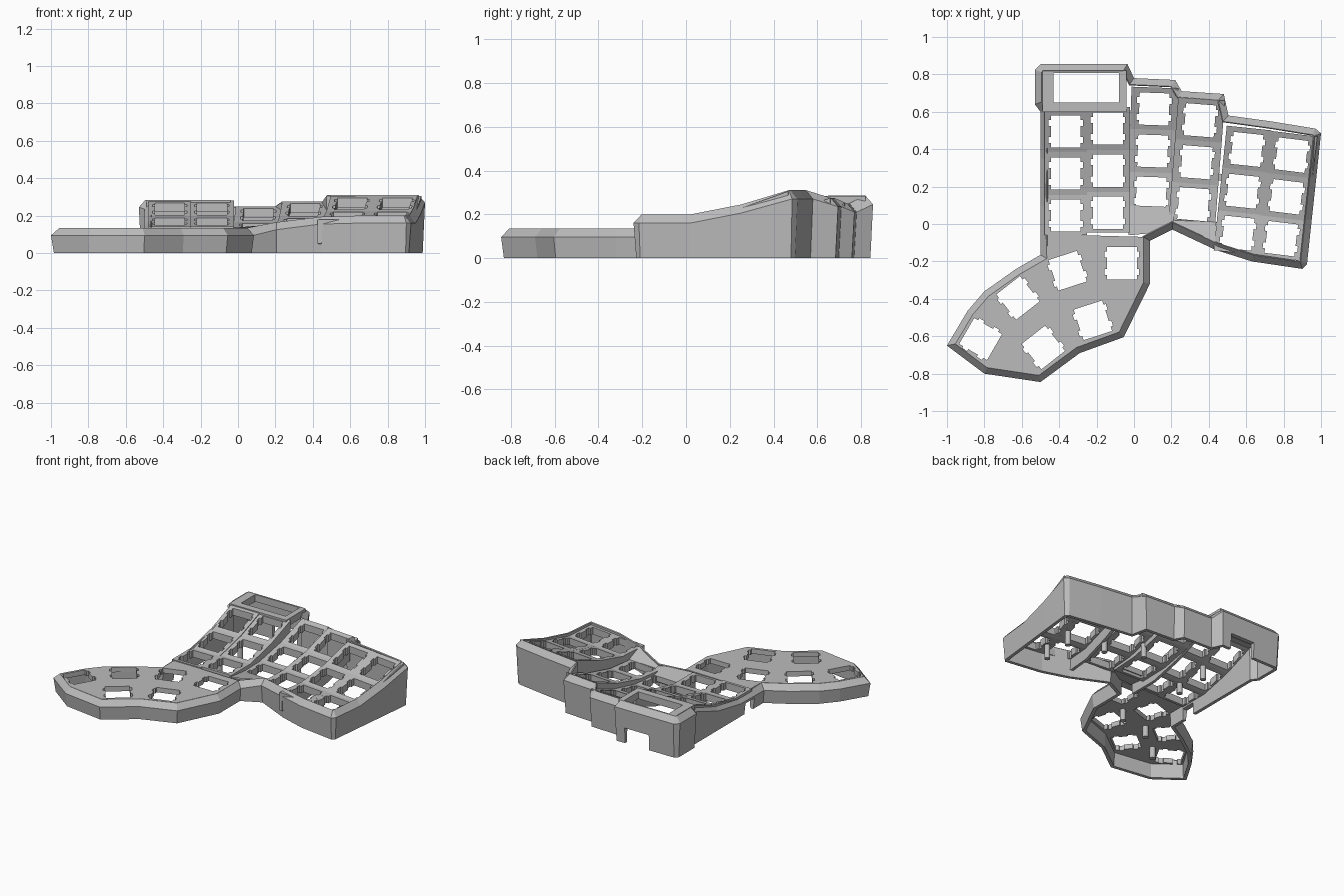
import bpy, bmesh
from math import radians
from mathutils import Matrix, Vector

cube = bpy.data.objects.get("Cube")
if cube:
    bpy.data.objects.remove(cube)

grey = bpy.data.materials.new("matte_grey")
grey.use_nodes = True
grey.diffuse_color = (0.5, 0.5, 0.5, 1)
grey.node_tree.nodes["Principled BSDF"].inputs["Base Color"].default_value = (0.5, 0.5, 0.5, 1)


def finish(name, bm):
    bmesh.ops.recalc_face_normals(bm, faces=bm.faces)
    mesh = bpy.data.meshes.new(name)
    bm.to_mesh(mesh)
    bm.free()
    mesh.materials.append(grey)
    obj = bpy.data.objects.new(name, mesh)
    bpy.context.collection.objects.link(obj)
    return obj


def prism(bm, points, shift):
    """Closed solid: a polygon swept along a vector."""
    low = [bm.verts.new(p) for p in points]
    high = [bm.verts.new(Vector(p) + Vector(shift)) for p in points]
    bm.faces.new(low)
    bm.faces.new(high[::-1])
    for i in range(len(low)):
        j = (i + 1) % len(low)
        bm.faces.new((low[i], low[j], high[j], high[i]))
    return low + high


def rect(x0, x1, y0, y1):
    return [(x0, y0), (x1, y0), (x1, y1), (x0, y1)]


def key_hole(x, y, angle):
    """Switch opening with two clip notches on each side."""
    side = [(.08, -.086), (.08, -.062), (.093, -.062), (.093, -.03), (.08, -.03)]
    right = side + [(a, -b) for a, b in reversed(side)]
    shape = right + [(-a, -b) for a, b in right]
    turn = Matrix.Translation((x, y, 0)) @ Matrix.Rotation(radians(angle), 4, 'Z')
    return [tuple((turn @ Vector((a, b, 0))).xy) for a, b in shape]


def cut(obj, shapes, z0=-0.1, z1=0.5):
    """Cut vertical openings and keep the plain result."""
    bm = bmesh.new()
    for shape in shapes:
        prism(bm, [(x, y, z0) for x, y in shape], (0, 0, z1 - z0))
    cutter = finish("cutter", bm)
    cutter.hide_render = True
    mod = obj.modifiers.new("openings", 'BOOLEAN')
    mod.operation = 'DIFFERENCE'
    mod.solver = 'EXACT'
    mod.object = cutter
    bpy.context.view_layer.update()
    graph = bpy.context.evaluated_depsgraph_get()
    mesh = bpy.data.meshes.new_from_object(obj.evaluated_get(graph))
    obj.modifiers.clear()
    obj.data = mesh
    bpy.data.objects.remove(cutter)


def plate(name, points, thickness, holes=()):
    bm = bmesh.new()
    prism(bm, points, (0, 0, -thickness))
    obj = finish(name, bm)
    if holes:
        cut(obj, holes)


def column(name, x, y, angle, heights, width=0.25, thick=0.05, offset=0, holes=True):
    """Curved key column: one flat facet for each key row."""
    rows = (-0.33, -0.115, 0.115, 0.34)
    top = [(offset - width / 2, v, z) for v, z in zip(rows, heights)]
    under = [(a, v, z - thick) for a, v, z in reversed(top)]
    turn = Matrix.Translation((x, y, 0)) @ Matrix.Rotation(radians(angle), 4, 'Z')
    bm = bmesh.new()
    prism(bm, top + under, (width, 0, 0))
    bm.transform(turn)
    obj = finish(name, bm)
    if holes:
        centres = [turn @ Vector((0, v, 0)) for v in (-0.225, 0, 0.225)]
        cut(obj, [key_hole(c.x, c.y, angle) for c in centres])


# Outer outline, clockwise, with the height of the wall's upper edge
main = [(-.5, -.165, .095), (-.5, .1, .1), (-.5, .35, .145), (-.5, .6, .235),
        (-.53, .64, .245), (-.53, .825, .245), (-.5, .855, .245), (-.035, .855, .245),
        (0, .78, .21), (.22, .77, .21), (.255, .71, .235), (.48, .695, .235),
        (.505, .58, .27), (.737, .548, .27), (.97, .51, .27), (1, .485, .27),
        (.975, .25, .205), (.95, .02, .16), (.925, -.215, .16), (.9, -.24, .16),
        (.63, -.2, .16), (.44, -.14, .155), (.205, -.03, .125)]
thumb = [(.085, -.09), (.085, -.32), (-.055, -.605), (-.29, -.69), (-.5, -.845),
         (-.8, -.8), (-1, -.65), (-.89, -.465), (-.8, -.36), (-.63, -.24)]
outline = [Vector(p) for p in main] + [Vector((x, y, .095)) for x, y in thumb]


def inset(distance):
    result = []
    count = len(outline)
    for i, p in enumerate(outline):
        a = (p - outline[i - 1]).xy.normalized()
        b = (outline[(i + 1) % count] - p).xy.normalized()
        n1, n2 = Vector((a.y, -a.x)), Vector((b.y, -b.x))
        result.append(p.xy + (n1 + n2) * distance / (1 + n1.dot(n2)))
    return result


# Perimeter wall with a chamfered rim
bm = bmesh.new()
loops = []
for distance, lift in ((.012, None), (0, 0), (.035, .04), (.04, .035), (.035, None)):
    loops.append([bm.verts.new((q.x, q.y, 0 if lift is None else p.z + lift))
                  for p, q in zip(outline, inset(distance))])
for k, loop in enumerate(loops):
    nxt = loops[(k + 1) % len(loops)]
    for i in range(len(loop)):
        j = (i + 1) % len(loop)
        bm.faces.new((loop[i], loop[j], nxt[j], nxt[i]))
wall = finish("perimeter_wall", bm)

# Cable openings in the back and the side
cut(wall, [rect(-.3, -.11, .75, .95)], -0.1, 0.11)
cut(wall, [rect(-.6, -.4, -.06, .04)], -0.1, 0.08)

# Key columns from the inner side to the outer side
inner = (.142, .142, .195, .28)
outer = (.18, .175, .225, .305)
column("inner_column", -.365, .27, 0, inner, width=.225)
column("index_column", -.14, .285, 0, inner, width=.235)
column("middle_column", .1, .39, -2, (.115, .12, .165, .25))
column("ring_column", .335, .33, -4.5, (.13, .14, .19, .275))
column("little_column", .58, .175, -6, outer, width=.24)
column("outer_column", .815, .145, -7, outer)

# Step walls where neighbouring columns differ in height
column("index_step", -.14, .285, 0, inner, .02, .12, .108, False)
column("little_step", .58, .175, -6, outer, .02, .13, -.11, False)

# Raised controller bay with its window
plate("controller_bay", [(x, y, .284) for x, y in rect(-.49, -.04, .6, .82)], .05,
      [rect(-.43, -.08, .65, .808)])

# Sloping fillers between the columns and the front rim
plate("neck_filler", [(-.03, .1, .118), (.215, .09, .118), (.21, .005, .155),
                      (.085, -.05, .135), (-.03, -.06, .135)], .04)
plate("front_filler", [(.2, .03, .125), (.44, .01, .132), (.435, -.1, .19),
                       (.21, .005, .16)], .04)

# Thumb deck
rim = inset(.034)
deck = rim[len(main):] + [rim[0], Vector((-.47, -.055))]
thumb_keys = [(-.065, -.21, 0), (-.355, -.25, 18), (-.62, -.395, 38),
              (-.82, -.615, 60), (-.485, -.66, 38), (-.22, -.515, 18)]
plate("thumb_deck", [(p.x, p.y, .135) for p in deck], .035,
      [key_hole(*key) for key in thumb_keys])

# Screw posts underneath
posts = [(-.255, .39), (-.255, .155), (.22, .36), (.46, .25), (.7, .17), (.69, -.05),
         (-.45, -.42), (-.2, -.35), (-.66, -.6)]
for x, y in posts:
    bm = bmesh.new()
    bmesh.ops.create_cone(bm, cap_ends=True, segments=16, radius1=.019, radius2=.019,
                          depth=.1, matrix=Matrix.Translation((x, y, .07)))
    post = finish("screw_post", bm)
    for face in post.data.polygons:
        face.use_smooth = len(face.vertices) == 4
